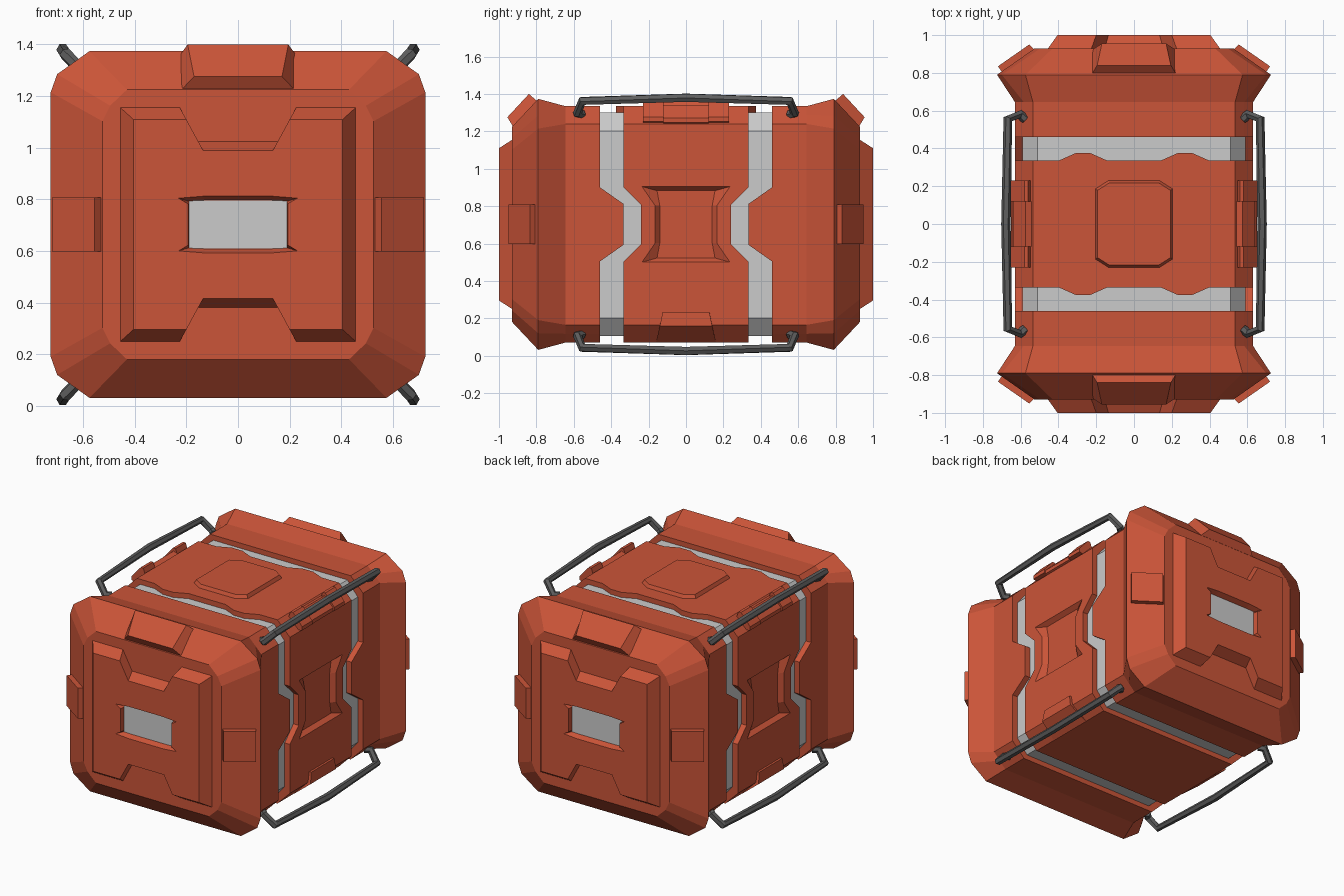
import bpy, bmesh
from mathutils import Vector

if "Cube" in bpy.data.objects:
    bpy.data.objects.remove(bpy.data.objects["Cube"])

ZC = 0.703  # all parts are modelled around the crate centre, then lifted


def material(name, rgb):
    m = bpy.data.materials.new(name)
    m.diffuse_color = (*rgb, 1)
    m.use_nodes = True
    m.node_tree.nodes["Principled BSDF"].inputs["Base Color"].default_value = m.diffuse_color
    return m


ORANGE = material("orange_shell", (0.6, 0.09, 0.04))
DARK = material("dark_handle", (0.11, 0.11, 0.11))


def sym(quadrant):
    """Full outline from first-quadrant points listed from +u towards +v."""
    q = quadrant
    return (q + [(-u, v) for u, v in reversed(q)] + [(-u, -v) for u, v in q]
            + [(u, -v) for u, v in reversed(q)])


def ring(axis, value, pts):
    """Place a 2D outline on the plane axis = value."""
    if axis == 'x':
        return [(value, u, v) for u, v in pts]
    if axis == 'y':
        return [(u, value, v) for u, v in pts]
    return [(u, v, value) for u, v in pts]


def mirror(ob, axes):
    if axes:
        m = ob.modifiers.new("mirror", 'MIRROR')
        m.use_axis = ['x' in axes, 'y' in axes, 'z' in axes]
        m.use_mirror_merge = False


def loft(name, rings, mat=ORANGE, axes=""):
    """Closed solid through a series of rings with equal point counts."""
    bm = bmesh.new()
    vs = [[bm.verts.new(p) for p in r] for r in rings]
    n = len(vs[0])
    for a, b in zip(vs, vs[1:]):
        for i in range(n):
            j = (i + 1) % n
            bm.faces.new((a[i], a[j], b[j], b[i]))
    bm.faces.new(vs[0][::-1])
    bm.faces.new(vs[-1])
    bmesh.ops.recalc_face_normals(bm, faces=bm.faces)
    me = bpy.data.meshes.new(name)
    bm.to_mesh(me)
    bm.free()
    if mat:
        me.materials.append(mat)
    ob = bpy.data.objects.new(name, me)
    ob.location.z = ZC
    bpy.context.collection.objects.link(ob)
    mirror(ob, axes)
    return ob


def extrude(name, axis, a, b, pts, mat=ORANGE, axes=""):
    return loft(name, [ring(axis, a, pts), ring(axis, b, pts)], mat, axes)


def carve(ob, cutter, axes):
    """Cut a recess, bake it in, drop the cutter, then mirror."""
    m = ob.modifiers.new("recess", 'BOOLEAN')
    m.operation = 'DIFFERENCE'
    m.solver = 'EXACT'
    m.object = cutter
    bpy.context.view_layer.update()
    deps = bpy.context.evaluated_depsgraph_get()
    me = bpy.data.meshes.new_from_object(ob.evaluated_get(deps))
    ob.modifiers.clear()
    ob.data = me
    bpy.data.objects.remove(cutter)
    mirror(ob, axes)


# grey core, showing as straps in the grooves
extrude("strap_core", 'y', -0.5, 0.5, sym([(0.59, 0.5), (0.51, 0.597)]), None)

# flared end caps
body = sym([(0.63, 0.537), (0.583, 0.585), (0.535, 0.632)])
rim = sym([(0.725, 0.512), (0.70, 0.582), (0.575, 0.671)])
face = sym([(0.525, 0.40), (0.495, 0.46), (0.43, 0.522)])
loft("end_cap", [ring('y', -0.46, body), ring('y', -0.645, body),
                 ring('y', -0.79, rim), ring('y', -0.93, face)], axes="y")

# raised end panel with notches and a recessed grey plate
panel = loft("end_panel", [
    ring('y', -0.92, sym([(0.455, 0.452), (0.225, 0.452), (0.155, 0.322)])),
    ring('y', -0.93, sym([(0.455, 0.452), (0.225, 0.452), (0.155, 0.322)])),
    ring('y', -1.0, sym([(0.405, 0.407), (0.20, 0.407), (0.135, 0.287)]))])
opening = sym([(0.193, 0.08), (0.23, 0.102), (0.13, 0.11)])
floor = sym([(0.19, 0.08), (0.19, 0.09), (0.13, 0.094)])
carve(panel, loft("recess_cutter", [ring('y', -1.03, opening), ring('y', -1.0, opening),
                                    ring('y', -0.965, floor)]), "y")
extrude("grey_plate", 'y', -0.95, -0.967, sym([(0.19, 0.092)]), None, "y")

# bumpers on the sloped cap rims
loft("top_bumper", [
    [(-0.225, -0.79, 0.655), (0.225, -0.79, 0.655), (0.225, -0.92, 0.515), (-0.225, -0.92, 0.515)],
    [(-0.195, -0.84, 0.697), (0.195, -0.84, 0.697), (0.17, -0.955, 0.573), (-0.17, -0.955, 0.573)]],
    axes="y")
extrude("side_bumper", 'z', -0.105, 0.105,
        [(0.69, -0.79), (0.72, -0.835), (0.555, -0.95), (0.525, -0.92)], axes="xy")

# side panels: waisted centre plate with recess, and the matching outer tabs
side = extrude("side_panel", 'x', 0.57, 0.63,
               sym([(0.24, 0.105), (0.335, 0.2), (0.335, 0.537)]))
opening = sym([(0.165, 0.1), (0.235, 0.202)])
floor = sym([(0.14, 0.1), (0.155, 0.18)])
carve(side, loft("recess_cutter", [ring('x', 0.66, opening), ring('x', 0.63, opening),
                                   ring('x', 0.6, floor)]), "x")
extrude("side_tab", 'x', 0.57, 0.63,
        [(0.47, 0.205), (0.335, 0.11), (0.335, -0.11), (0.47, -0.205)], axes="xy")

# top and bottom plates and the sloped long edges
extrude("top_plate", 'z', 0.56, 0.632,
        sym([(0.535, 0.335), (0.40, 0.335), (0.31, 0.375), (0.23, 0.375), (0.14, 0.335)]))
extrude("bottom_plate", 'z', -0.56, -0.632, sym([(0.535, 0.335)]))
extrude("edge_strip", 'y', -0.335, 0.335,
        [(0.535, 0.632), (0.63, 0.537), (0.57, 0.5), (0.5, 0.56)], axes="xz")
loft("lid_pad", [ring('z', 0.62, sym([(0.21, 0.19), (0.14, 0.235)])),
                 ring('z', 0.655, sym([(0.193, 0.178), (0.13, 0.218)]))])

# latch blocks on the upper edges, wedge on the lower edges
extrude("latch_block", 'y', 0.12, 0.23,
        [(0.54, 0.6), (0.56, 0.655), (0.58, 0.655), (0.65, 0.575), (0.65, 0.55), (0.6, 0.54)],
        axes="xy")
extrude("latch_centre", 'y', -0.12, 0.12,
        [(0.53, 0.62), (0.575, 0.635), (0.64, 0.57), (0.64, 0.545), (0.6, 0.53)], axes="x")
wedge = [(0.54, 0.16, -0.63), (0.65, 0.14, -0.543), (0.645, 0.125, -0.468), (0.57, 0.125, -0.468)]
loft("lower_wedge", [[(x, -y, z) for x, y, z in wedge], wedge], axes="x")


# carry handles along the four long edges
def handle(name, sx, sz):
    half = [(0.575, 0.555, 0.587), (0.605, 0.58, 0.595), (0.668, 0.555, 0.66)]
    path = half + [(0.678, 0, 0.677)] + [(x, -y, z) for x, y, z in reversed(half)]
    cu = bpy.data.curves.new(name, 'CURVE')
    cu.dimensions = '3D'
    cu.bevel_depth = 0.025
    cu.bevel_resolution = 1
    cu.use_fill_caps = True
    sp = cu.splines.new('POLY')
    sp.points.add(len(path) - 1)
    for p, (x, y, z) in zip(sp.points, path):
        p.co = (x * sx, y, z * sz, 1)
    sp.use_smooth = False
    cu.materials.append(DARK)
    ob = bpy.data.objects.new(name, cu)
    ob.location.z = ZC
    bpy.context.collection.objects.link(ob)


for sx, side_name in ((1, "right"), (-1, "left")):
    for sz, level in ((1, "upper"), (-1, "lower")):
        handle(f"{level}_{side_name}_handle", sx, sz)
